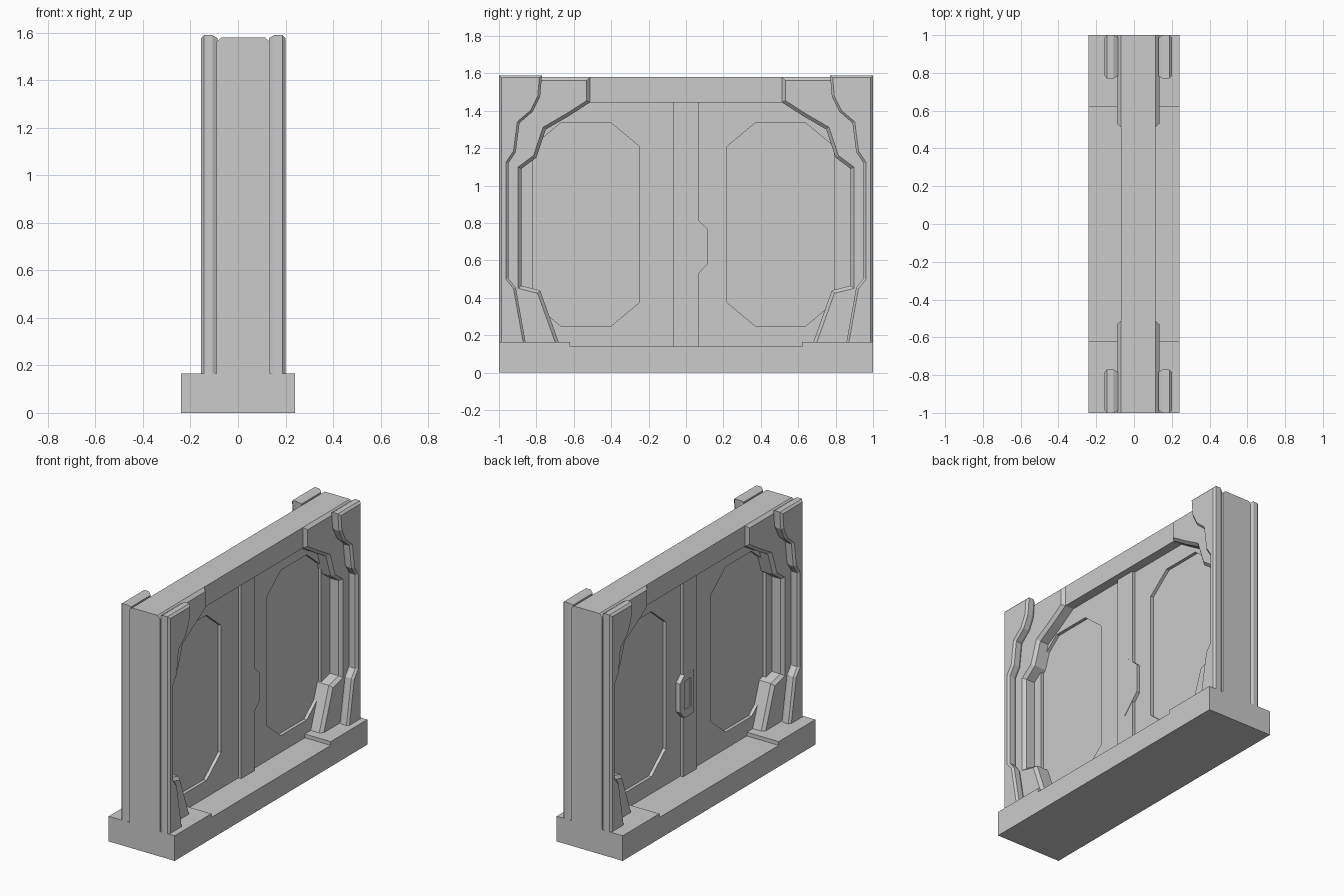
import bpy, bmesh
from mathutils import Vector

if "Cube" in bpy.data.objects:
    bpy.data.objects.remove(bpy.data.objects["Cube"])

CX = 0.022          # middle plane of the wall


def inset(pts, d, keep_y=(), keep_z=()):
    """Shrink a (y, z) outline by d; points on the kept lines stay on them."""
    n = len(pts)
    area = sum(pts[i][0] * pts[(i + 1) % n][1] - pts[(i + 1) % n][0] * pts[i][1] for i in range(n))
    s = 1 if area > 0 else -1
    out = []
    for i in range(n):
        a, b, c = (Vector(pts[j % n]) for j in (i - 1, i, i + 1))
        e, f = (b - a).normalized(), (c - b).normalized()
        n1, n2 = Vector((-e.y, e.x)) * s, Vector((-f.y, f.x)) * s
        p = b + (n1 + n2) * d / (1 + n1.dot(n2))
        out.append((b.x if b.x in keep_y else p.x, b.y if b.y in keep_z else p.y))
    return out


def loft(name, layers):
    """Solid from (x, outline) layers along x."""
    bm = bmesh.new()
    rings = [[bm.verts.new((x, y, z)) for y, z in pts] for x, pts in layers]
    n = len(rings[0])
    for a, b in zip(rings, rings[1:]):
        for i in range(n):
            j = (i + 1) % n
            bm.faces.new((a[i], a[j], b[j], b[i]))
    bm.faces.new(rings[0])
    bm.faces.new(rings[-1])
    bmesh.ops.recalc_face_normals(bm, faces=bm.faces)
    me = bpy.data.meshes.new(name)
    bm.to_mesh(me)
    bm.free()
    ob = bpy.data.objects.new(name, me)
    bpy.context.collection.objects.link(ob)
    return ob


def rect(y0, y1, z0, z1):
    return [(y0, z0), (y1, z0), (y1, z1), (y0, z1)]


def cut(target, cutter):
    cutter.hide_render = True
    cutter.hide_viewport = True
    m = target.modifiers.new("cut", 'BOOLEAN')
    m.operation = 'DIFFERENCE'
    m.solver = 'EXACT'
    m.object = cutter


# Base sill with raised ends
sill = [(-1, 0), (1, 0), (1, .165), (.62, .165), (.62, .14), (-.62, .14), (-.62, .165), (-1, .165)]
loft("base", [(-.24, sill), (.24, sill)])

# Header beam, slightly thinner than the jambs
beam = rect(-.53, .53, 1.445, 1.58)
loft("header", [(CX - .092, beam), (CX + .092, beam)])

# Stepped jambs and the chamfered trim plates on both of their faces
jamb = [(.513, 1.58), (.513, 1.445), (.63, 1.37), (.75, 1.30), (.80, 1.15), (.88, 1.09),
        (.88, .465), (.78, .44), (.665, .12), (1, .12), (1, 1.58)]
trim = [(.77, 1.59), (.78, 1.475), (.82, 1.395), (.89, 1.335), (.91, 1.18), (.95, 1.12),
        (.95, .505), (.91, .455), (.85, .12), (1, .12), (1, 1.59)]
for side, s in (("left", -1), ("right", 1)):
    full = [(s * y, z) for y, z in jamb]
    small = inset(full, .018, keep_y=(s,), keep_z=(.12, 1.58))
    loft("jamb_" + side, [(CX - .112, small), (CX - .092, full), (CX + .092, full), (CX + .112, small)])
    full = [(s * y, z) for y, z in trim]
    small = inset(full, .013, keep_z=(.12,))
    for face, f in (("front", 1), ("rear", -1)):
        loft(f"trim_{side}_{face}", [(CX + f * .108, small), (CX + f * .13, full),
                                     (CX + f * .165, full), (CX + f * .178, small)])

# Door slab with eight-sided recesses on both faces
slab = rect(-.92, .92, .10, 1.48)
door = loft("door", [(CX - .03, slab), (CX + .03, slab)])
for y0, y1 in ((-.82, -.25), (.22, .79)):
    octagon = [(y0 + .15, .25), (y1 - .15, .25), (y1, .375), (y1, 1.21),
               (y1 - .15, 1.335), (y0 + .15, 1.335), (y0, 1.21), (y0, .375)]
    for f in (-1, 1):
        cut(door, loft("recess_cutter", [(CX + f * .009, octagon), (CX + f * .06, octagon)]))

# Centre strip and latch
strip = rect(-.07, .07, .12, 1.46)
loft("centre_strip", [(CX - .05, strip), (CX + .05, strip)])
latch = [(0, .46), (.115, .58), (.115, .77), (0, .875)]
loft("latch", [(CX, latch), (CX + .052, latch)])

# Rear latch housing with a square pocket
housing = [(-.03, .53), (.07, .53), (.115, .58), (.115, .77), (.07, .81), (-.03, .81)]
rear = loft("rear_latch", [(CX - .06, housing), (CX - .02, housing)])
pocket = rect(0, .07, .58, .77)
cut(rear, loft("pocket_cutter", [(CX - .08, pocket), (CX - .052, pocket)]))
